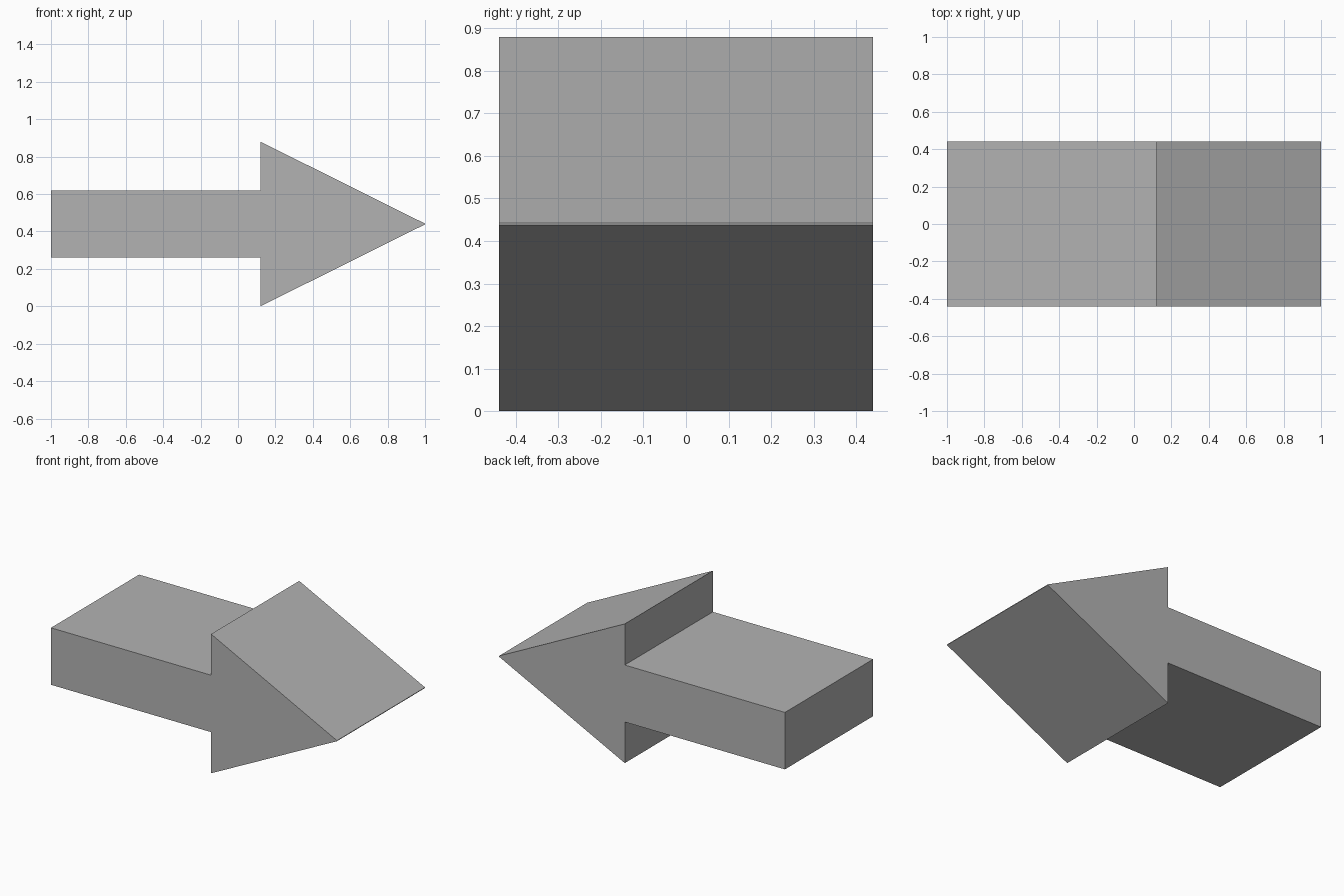
import bpy
import bmesh

cube = bpy.data.objects.get("Cube")
if cube:
    bpy.data.objects.remove(cube, do_unlink=True)

# Single flat grey
grey = bpy.data.materials.new("plain grey")
grey.use_nodes = True
colour = (0.45, 0.45, 0.45, 1)
grey.diffuse_color = colour
grey.node_tree.nodes["Principled BSDF"].inputs["Base Color"].default_value = colour

DEPTH, MID, NECK = 0.88, 0.44, 0.12

# Upper half of the arrow outline (x, height above the centre line), tail to tip
upper = [(-1, 0.18), (NECK, 0.18), (NECK, 0.44), (1, 0.002)]
outline = [(x, MID + h) for x, h in upper] + [(x, MID - h) for x, h in reversed(upper)]

# Extrude the outline from front to back
bm = bmesh.new()
face = bm.faces.new([bm.verts.new((x, -DEPTH / 2, z)) for x, z in outline])
result = bmesh.ops.extrude_face_region(bm, geom=[face], use_keep_orig=True)
back = [v for v in result["geom"] if isinstance(v, bmesh.types.BMVert)]
bmesh.ops.translate(bm, verts=back, vec=(0, DEPTH, 0))
bmesh.ops.recalc_face_normals(bm, faces=bm.faces)

mesh = bpy.data.meshes.new("arrow")
bm.to_mesh(mesh)
bm.free()
mesh.materials.append(grey)
bpy.context.collection.objects.link(bpy.data.objects.new("arrow", mesh))
